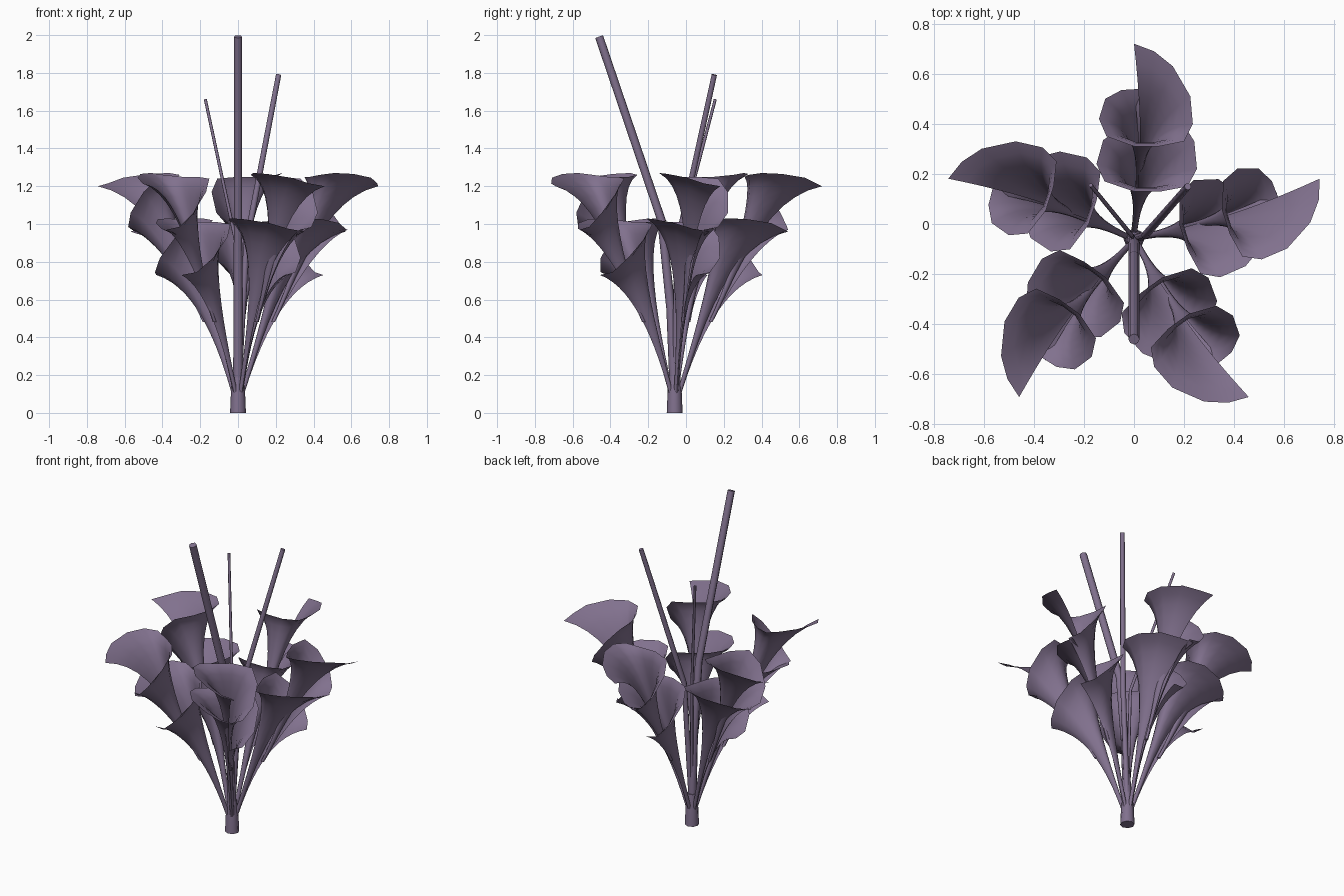
import bpy, bmesh, math
from mathutils import Vector

if "Cube" in bpy.data.objects:
    bpy.data.objects.remove(bpy.data.objects["Cube"])

CX, CY = 0.0, -0.06          # plant axis

purple = bpy.data.materials.new("dusky purple")
purple.diffuse_color = (0.22, 0.165, 0.27, 1)
purple.use_nodes = True
purple.node_tree.nodes["Principled BSDF"].inputs["Base Color"].default_value = purple.diffuse_color


def add_object(name, bm, angle=50):
    bmesh.ops.recalc_face_normals(bm, faces=bm.faces)
    mesh = bpy.data.meshes.new(name)
    bm.to_mesh(mesh)
    bm.free()
    mesh.materials.append(purple)
    ob = bpy.data.objects.new(name, mesh)
    bpy.context.collection.objects.link(ob)
    bpy.ops.object.select_all(action='DESELECT')
    bpy.context.view_layer.objects.active = ob
    ob.select_set(True)
    bpy.ops.object.shade_smooth_by_angle(angle=math.radians(angle))
    return ob


def tube(name, path, radii, sides=8):
    """Tapered tube along a path, capped at both ends."""
    bm = bmesh.new()
    pts = [Vector(p) for p in path]
    rings = []
    for i, p in enumerate(pts):
        d = (pts[min(i + 1, len(pts) - 1)] - pts[max(i - 1, 0)]).normalized()
        a = d.cross(Vector((0, 1, 0))).normalized()
        b = d.cross(a)
        rings.append([bm.verts.new(p + radii[i] * (math.cos(t) * a + math.sin(t) * b))
                      for t in (2 * math.pi * k / sides for k in range(sides))])
    for lo, hi in zip(rings, rings[1:]):
        for k in range(sides):
            bm.faces.new((lo[k], lo[(k + 1) % sides], hi[(k + 1) % sides], hi[k]))
    bm.faces.new(rings[0])
    bm.faces.new(rings[-1])
    return add_object(name, bm)


# Trumpet rim as (sideways, outward, height): drooping lobe, round the back, to the tip
RIM = [(-0.03, 0.60, 0.97), (0.05, 0.595, 0.985), (0.115, 0.56, 1.06), (0.14, 0.48, 1.17),
       (0.11, 0.41, 1.24), (0.0, 0.37, 1.25), (-0.10, 0.37, 1.25), (-0.20, 0.39, 1.26),
       (-0.235, 0.46, 1.27), (-0.225, 0.57, 1.265), (-0.155, 0.69, 1.245),
       (-0.08, 0.75, 1.215), (0.0, 0.78, 1.20)]


def trumpet(name, theta, base, neck, throat, shift, widen=1.0, lobe=0.0, steps=12):
    """Curled flower sheet swept from a thin base, through neck and throat rings, to a flared rim."""
    out = Vector((math.cos(theta), math.sin(theta), 0))
    side = Vector((-math.sin(theta), math.cos(theta), 0))
    origin = Vector((CX, CY, 0))

    def ring(c, phi):
        s, r, z, rad = c
        return Vector((s + rad * math.sin(phi), r + rad * math.cos(phi), z))

    bm = bmesh.new()
    columns = []
    n = len(RIM) - 1
    for i, p in enumerate(RIM):
        phi = 2 * math.pi * i / n
        a, b, c = ring(base, phi), ring(neck, phi), ring(throat, phi)
        c.z -= 0.95 * max(0, 1.25 - p[2])                   # the lobe leaves the throat lower
        reach = lobe * max(0, 1 - i / 3)                    # extra reach of the lobe
        d = Vector((p[0] * widen, p[1] + reach, p[2])) + Vector(shift)
        col = []
        for k in range(steps + 1):
            t = k / steps
            u = 1 - t
            q = a * u ** 3 + b * 3 * u * u * t + c * 3 * u * t * t + d * t ** 3
            col.append(bm.verts.new(origin + side * q.x + out * q.y + Vector((0, 0, q.z))))
        columns.append(col)
    for c0, c1 in zip(columns, columns[1:]):
        for k in range(steps):
            bm.faces.new((c0[k], c1[k], c1[k + 1], c0[k + 1]))
    return add_object(name, bm, 80)


# Five branches, each a lower trumpet with an upper one growing out of it
for i in range(5):
    theta = math.radians(18 + 72 * i)
    trumpet(f"lower_flower_{i}", theta, (0, 0.022, 0.10, 0.012), (-0.015, 0.14, 0.48, 0.012),
            (-0.035, 0.27, 0.945, 0.022), (0, -0.18, -0.24), 1.07, 0.045)
    trumpet(f"upper_flower_{i}", theta, (-0.015, 0.19, 0.48, 0.010), (-0.025, 0.32, 0.74, 0.012),
            (-0.035, 0.45, 1.185, 0.022), (0, 0, 0))

# Stem base
tube("stem_base", [(CX, CY, 0), (CX, CY, 0.12), (CX, CY, 0.2)], [0.042, 0.037, 0.028])

# Three bare stalks
tube("tall_stalk", [(0, CY, 0.1), (0, -0.08, 0.55), (0, -0.13, 1.02), (0, -0.46, 1.992)],
     [0.026, 0.024, 0.022, 0.022])
tube("middle_stalk", [(0, CY, 0.1), (0.045, -0.045, 0.9), (0.215, 0.15, 1.79)],
     [0.016, 0.016, 0.014])
tube("thin_stalk", [(0, CY, 0.1), (-0.01, -0.045, 0.9), (-0.173, 0.155, 1.66)],
     [0.009, 0.009, 0.008])
